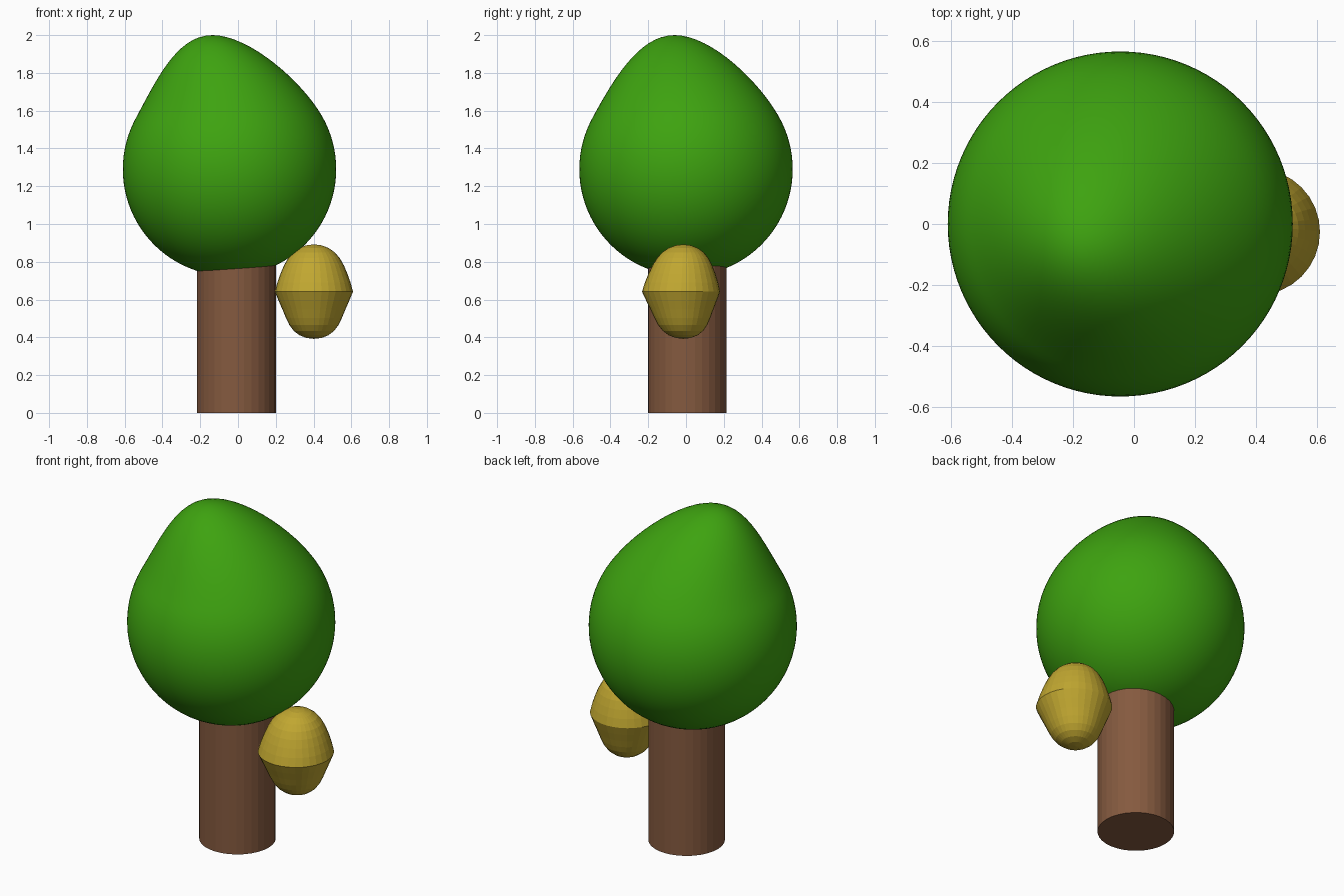
import bpy, bmesh, math
from mathutils import Vector

if "Cube" in bpy.data.objects:
    bpy.data.objects.remove(bpy.data.objects["Cube"])


def material(name, rgb):
    m = bpy.data.materials.new(name)
    m.diffuse_color = (*rgb, 1)
    m.use_nodes = True
    m.node_tree.nodes["Principled BSDF"].inputs["Base Color"].default_value = m.diffuse_color
    return m


def finish(name, bm, mat, smooth=False):
    bmesh.ops.recalc_face_normals(bm, faces=bm.faces)
    for f in bm.faces:
        f.smooth = smooth
    me = bpy.data.meshes.new(name)
    bm.to_mesh(me)
    bm.free()
    me.materials.append(mat)
    ob = bpy.data.objects.new(name, me)
    bpy.context.collection.objects.link(ob)
    return ob


brown = material("bark brown", (0.235, 0.102, 0.050))
green = material("leaf green", (0.048, 0.365, 0.005))
yellow = material("fruit yellow", (0.53, 0.385, 0.030))

# Trunk: flat-sided cylinder whose top is hidden in the foliage
bm = bmesh.new()
bmesh.ops.create_cone(bm, cap_ends=True, segments=32, radius1=0.208, radius2=0.208, depth=0.9)
bmesh.ops.translate(bm, verts=bm.verts, vec=(-0.008, 0.006, 0.45))
finish("trunk", bm, brown)

# Foliage: sphere with its top pole pulled up and sideways, easing off smoothly
R, REACH = 0.565, 0.58
center, pull = Vector((-0.045, 0, 1.29)), Vector((-0.09, -0.06, 0.145))
bm = bmesh.new()
bmesh.ops.create_uvsphere(bm, u_segments=96, v_segments=48, radius=R)
for v in bm.verts:
    t = max(0, 1 - (v.co - Vector((0, 0, R))).length / REACH)
    v.co += center + pull * (3 * t * t - 2 * t ** 3)
finish("foliage", bm, green, smooth=True)

# Fruit: stretched flat-faced sphere, slightly slimmer away from its middle
bm = bmesh.new()
bmesh.ops.create_uvsphere(bm, u_segments=32, v_segments=16, radius=1)
for v in bm.verts:
    z = v.co.z
    slim = 1 - (0.14 if z < 0 else 0.08) * math.sin(math.pi * min(1, abs(z))) ** 1
    v.co = Vector((0.402 + 0.207 * slim * v.co.x,
                   -0.026 + 0.207 * slim * v.co.y + 0.012 * abs(z),
                   0.642 + 0.25 * z))
finish("fruit", bm, yellow)
